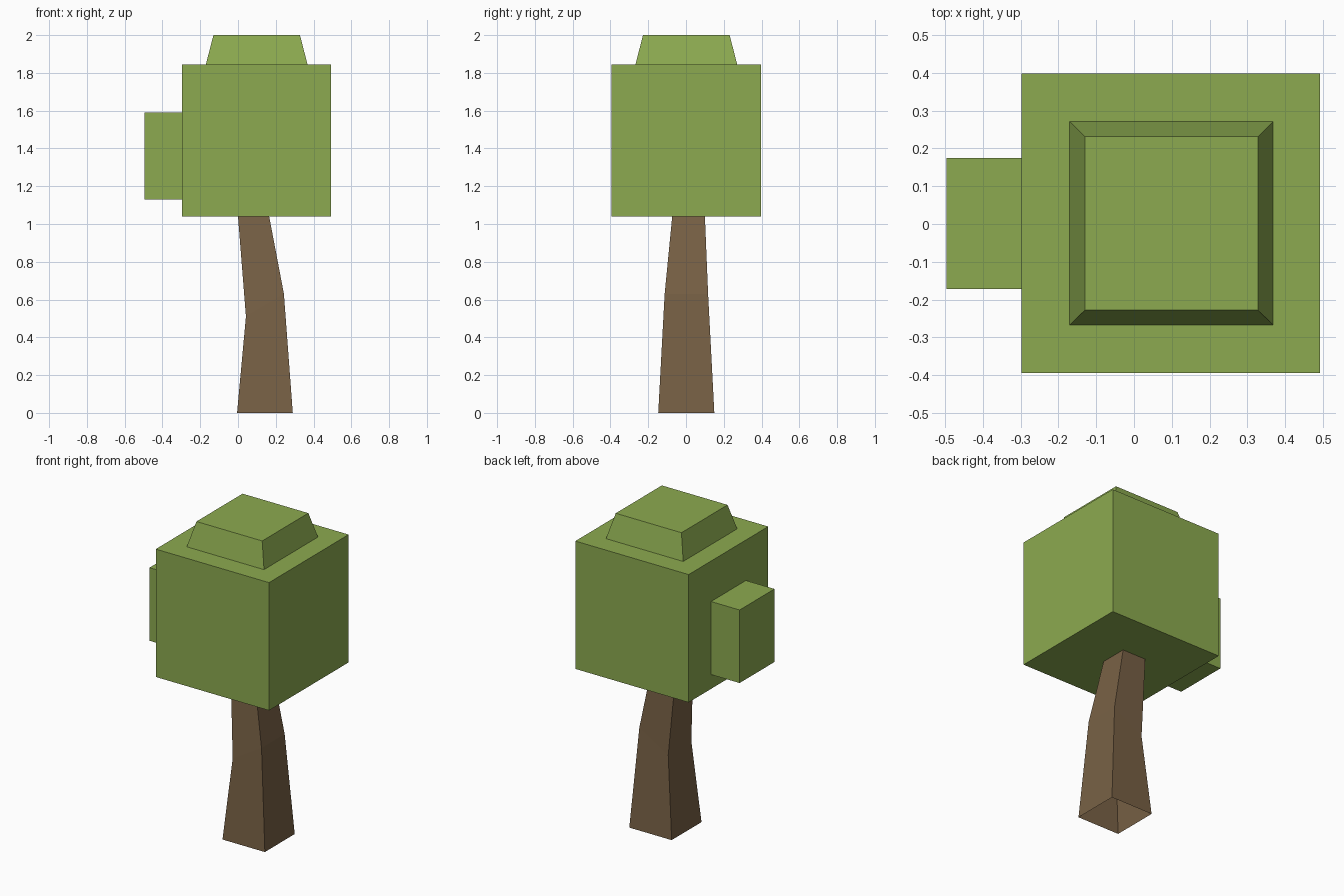
import bpy, bmesh

if "Cube" in bpy.data.objects:
    bpy.data.objects.remove(bpy.data.objects["Cube"])


def material(name, rgb):
    m = bpy.data.materials.new(name)
    m.diffuse_color = (*rgb, 1.0)
    m.use_nodes = True
    m.node_tree.nodes["Principled BSDF"].inputs["Base Color"].default_value = m.diffuse_color
    return m


leaf = material("leaf green", (0.262, 0.402, 0.080))
bark = material("bark brown", (0.188, 0.119, 0.060))


def ring(x0, x1, y0, y1, z0, z1):
    """Four corners, z0 on the -x side and z1 on the +x side."""
    return [(x0, y0, z0), (x1, y0, z1), (x1, y1, z1), (x0, y1, z0)]


def loft(name, rings, mat, bottom=True, top=True):
    """Join stacked four-sided rings into a flat-faced solid."""
    bm = bmesh.new()
    loops = [[bm.verts.new(p) for p in r] for r in rings]
    for a, b in zip(loops, loops[1:]):
        for i in range(4):
            j = (i + 1) % 4
            bm.faces.new((a[i], a[j], b[j], b[i]))
    if bottom:
        bm.faces.new(loops[0][::-1])
    if top:
        bm.faces.new(loops[-1])
    mesh = bpy.data.meshes.new(name)
    bm.to_mesh(mesh)
    bm.free()
    mesh.materials.append(mat)
    obj = bpy.data.objects.new(name, mesh)
    bpy.context.collection.objects.link(obj)
    return obj


# Bent, tapering trunk with an open base
loft("trunk", [
    ring(-0.005, 0.29, -0.147, 0.15, 0.0, 0.0),
    ring(0.042, 0.243, -0.113, 0.117, 0.51, 0.63),
    ring(0.0, 0.165, -0.073, 0.10, 1.04, 1.04),
], bark, bottom=False, top=False)

# Main leaf block
loft("crown", [ring(-0.297, 0.492, -0.394, 0.398, z, z) for z in (1.04, 1.845)], leaf)

# Tapered cap on top of the crown
loft("crown_cap", [
    ring(-0.17, 0.368, -0.267, 0.271, 1.845, 1.845),
    ring(-0.13, 0.328, -0.228, 0.231, 2.0, 2.0),
], leaf, bottom=False)

# Small leaf block on the left side
loft("side_leaf_block", [ring(-0.496, -0.297, -0.172, 0.175, z, z) for z in (1.13, 1.59)], leaf)
